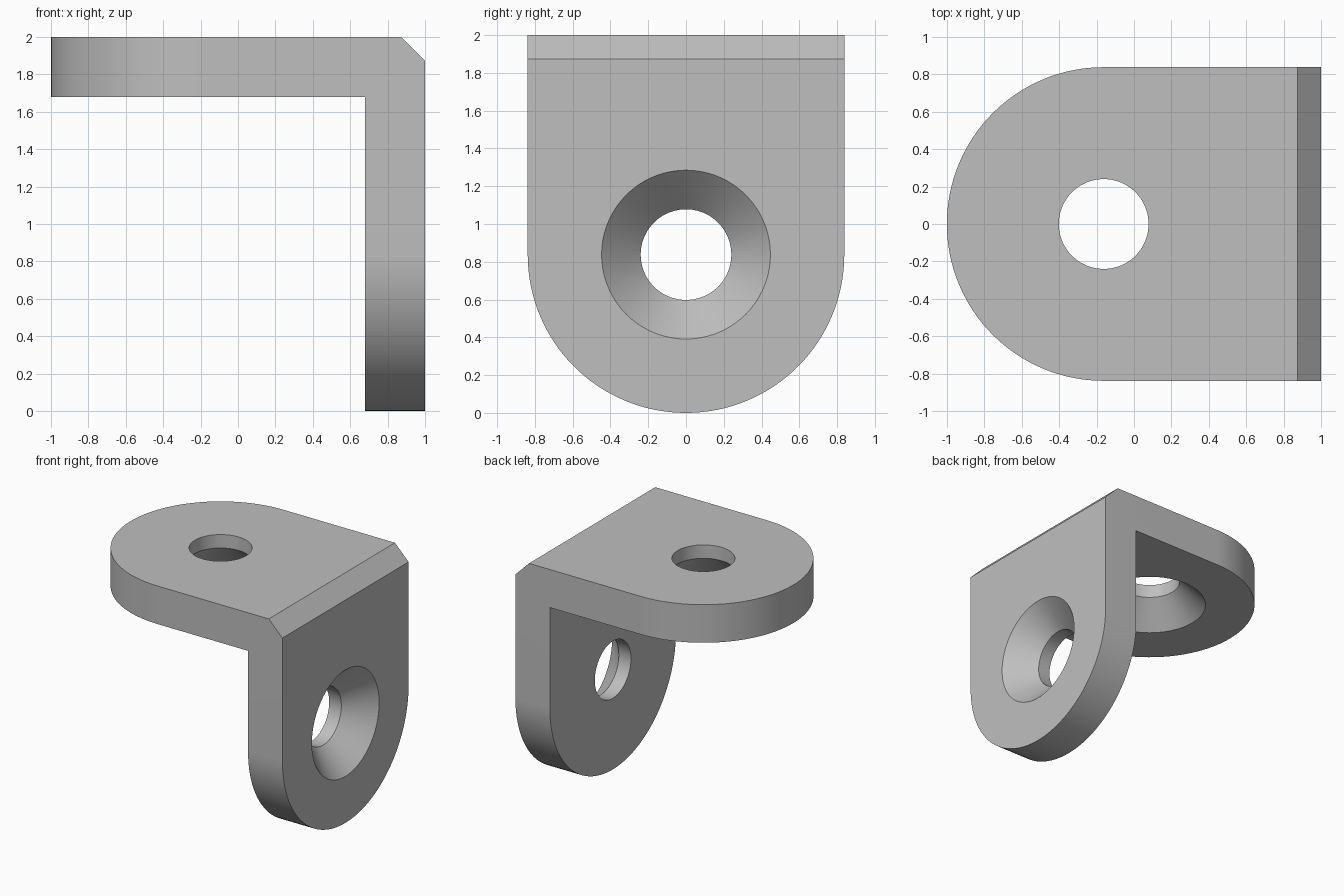
import bpy, bmesh, math
from mathutils import Vector

cube = bpy.data.objects.get("Cube")
if cube:
    bpy.data.objects.remove(cube, do_unlink=True)

HALF = 0.838        # half the width of the bracket
THICK = 0.32        # plate thickness
CHAMFER = 0.127     # cut on the outer corner
HOLE, SINK = 0.24, 0.447
CENTRE = HALF - 1   # x of the hole in the top plate

steel = bpy.data.materials.new("plain grey")
steel.use_nodes = True
grey = (0.52, 0.52, 0.52, 1)
steel.diffuse_color = grey
steel.node_tree.nodes["Principled BSDF"].inputs["Base Color"].default_value = grey


def make_object(name, bm):
    bmesh.ops.recalc_face_normals(bm, faces=bm.faces)
    mesh = bpy.data.meshes.new(name)
    bm.to_mesh(mesh)
    bm.free()
    mesh.materials.append(steel)
    obj = bpy.data.objects.new(name, mesh)
    bpy.context.collection.objects.link(obj)
    return obj


# L-shaped body with a chamfered outer corner
inner_x, inner_z = 1 - THICK, 2 - THICK
outline = [(-1, inner_z), (inner_x, inner_z), (inner_x, 0), (1, 0),
           (1, 2 - CHAMFER), (1 - CHAMFER, 2), (-1, 2)]
bm = bmesh.new()
face = bm.faces.new([bm.verts.new((x, -HALF, z)) for x, z in outline])
side = bmesh.ops.extrude_face_region(bm, geom=[face])
moved = [v for v in side["geom"] if isinstance(v, bmesh.types.BMVert)]
bmesh.ops.translate(bm, verts=moved, vec=(0, 2 * HALF, 0))


# Round the free end of each plate into a half circle
def is_end_corner(edge):
    a, b = (v.co for v in edge.verts)
    same_side = abs(a.y - b.y) < 0.001
    at_left = max(a.x, b.x) < -0.99
    at_foot = max(a.z, b.z) < 0.01
    return same_side and (at_left or at_foot)


bmesh.ops.bevel(bm, geom=[e for e in bm.edges if is_end_corner(e)],
                offset=HALF - 0.0005, offset_type='OFFSET', segments=32,
                profile=0.5, affect='EDGES', clamp_overlap=False)
bracket = make_object("corner_bracket", bm)


# Countersunk screw hole: a turned profile pointing into the plate
def hole_cutter(name, location, turn):
    profile = [(0, -0.05), (SINK + 0.05, -0.05), (HOLE, SINK - HOLE),
               (HOLE, 0.5), (0, 0.5)]
    bm = bmesh.new()
    verts = [bm.verts.new((r, 0, d)) for r, d in profile]
    edges = [bm.edges.new(pair) for pair in zip(verts, verts[1:])]
    bmesh.ops.spin(bm, geom=verts + edges, cent=(0, 0, 0), axis=(0, 0, 1),
                   angle=math.tau, steps=72, use_duplicate=False)
    bmesh.ops.remove_doubles(bm, verts=bm.verts, dist=0.0005)
    cutter = make_object(name, bm)
    cutter.location = Vector(location)
    cutter.rotation_euler.y = turn
    cutter.hide_render = True
    return cutter


cutters = [hole_cutter("top_plate_hole_cutter", (CENTRE, 0, inner_z), 0),
           hole_cutter("upright_hole_cutter", (1, 0, HALF), -math.pi / 2)]

bpy.ops.object.select_all(action='DESELECT')
bracket.select_set(True)
bpy.context.view_layer.objects.active = bracket
for cutter in cutters:
    cut = bracket.modifiers.new(cutter.name, 'BOOLEAN')
    cut.operation = 'DIFFERENCE'
    cut.solver = 'EXACT'
    cut.object = cutter
    bpy.ops.object.modifier_apply(modifier=cut.name)
for cutter in cutters:
    bpy.data.objects.remove(cutter, do_unlink=True)

bpy.ops.object.shade_smooth_by_angle(angle=math.radians(30))
